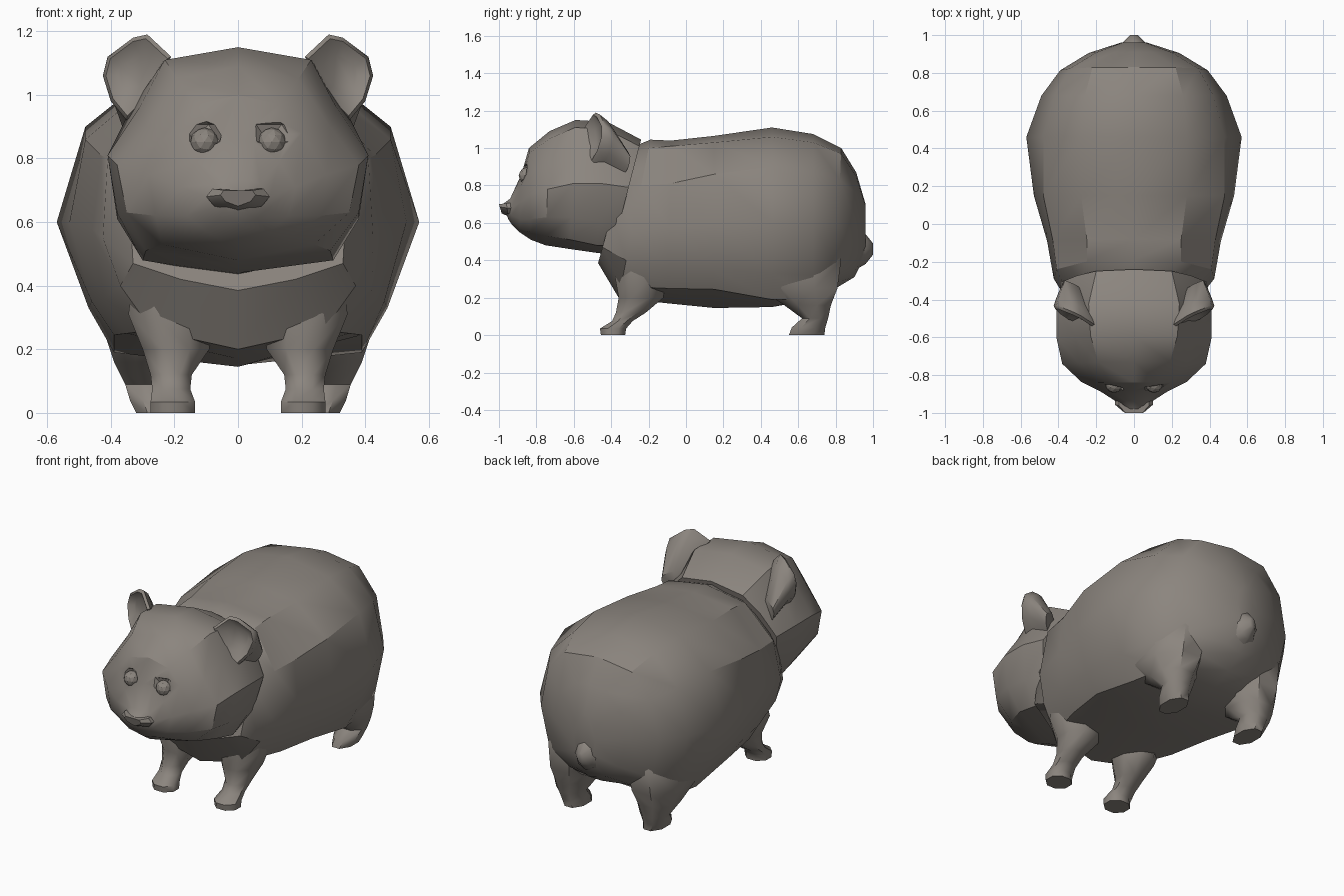
import bpy
import bmesh
import math
from mathutils import Vector

default_cube = bpy.data.objects.get("Cube")
if default_cube:
    bpy.data.objects.remove(default_cube, do_unlink=True)


def make_material(name, colour):
    mat = bpy.data.materials.new(name)
    mat.use_nodes = True
    mat.diffuse_color = colour
    mat.node_tree.nodes["Principled BSDF"].inputs["Base Color"].default_value = colour
    return mat


fur = make_material("warm grey fur", (.26, .235, .21, 1))


def add_object(name, bm):
    """Turn a bmesh into a fur coloured object."""
    bmesh.ops.recalc_face_normals(bm, faces=bm.faces)
    mesh = bpy.data.meshes.new(name)
    bm.to_mesh(mesh)
    bm.free()
    mesh.materials.append(fur)
    obj = bpy.data.objects.new(name, mesh)
    bpy.context.collection.objects.link(obj)
    return obj


def smooth(obj, degrees=32):
    bpy.ops.object.select_all(action="DESELECT")
    obj.select_set(True)
    bpy.context.view_layer.objects.active = obj
    bpy.ops.object.shade_smooth_by_angle(angle=math.radians(degrees))


def loft(name, rings):
    """Skin a closed tube through rings of equal point count."""
    bm = bmesh.new()
    loops = [[bm.verts.new(point) for point in ring] for ring in rings]
    count = len(loops[0])
    for lower, upper in zip(loops, loops[1:]):
        for i in range(count):
            j = (i + 1) % count
            bm.faces.new((lower[i], lower[j], upper[j], upper[i]))
    bm.faces.new(loops[0])
    bm.faces.new(loops[-1])
    return add_object(name, bm)


def half_ring(y_top, y_bottom, z_top, z_bottom, sides):
    """Mirrored cross-section whose plane leans from y_top to y_bottom."""
    def place(x, z):
        t = (z - z_bottom) / (z_top - z_bottom)
        return Vector((x, y_bottom + (y_top - y_bottom) * t, z))
    left = [place(x, z) for x, z in sides]
    right = [place(-x, z) for x, z in reversed(sides)]
    return [place(0, z_top)] + left + [place(0, z_bottom)] + right


def leg_ring(side, z, cx, cy, rx, ry):
    """Rounded eight-sided slice of a leg."""
    ring = []
    for i in range(8):
        a = math.tau * (i + .5) / 8
        ring.append((side * (cx + rx * 1.08 * math.cos(a)),
                     cy + ry * 1.08 * math.sin(a), z))
    return ring


def ball(name, centre, radius, detail, stretch=(1, 1, 1)):
    bm = bmesh.new()
    bmesh.ops.create_icosphere(bm, subdivisions=detail, radius=radius)
    bmesh.ops.scale(bm, vec=stretch, verts=bm.verts)
    bmesh.ops.translate(bm, vec=centre, verts=bm.verts)
    return add_object(name, bm)


# Body: chest to rump
body_sections = [
    (-.3, -.47, 1, .385, [(.15, .95), (.29, .8), (.34, .65), (.33, .47), (.18, .42)]),
    (-.19, -.36, 1.045, .2, [(.25, 1), (.41, .8), (.425, .55), (.37, .4), (.27, .26)]),
    (-.08, -.1, 1.04, .17, [(.25, 1.01), (.43, .81), (.46, .58), (.42, .36), (.35, .25)]),
    (.15, .15, 1.065, .145, [(.28, 1.03), (.48, .86), (.53, .6), (.46, .35), (.39, .245)]),
    (.46, .46, 1.11, .15, [(.28, 1.06), (.48, .9), (.57, .6), (.47, .33), (.39, .19)]),
    (.68, .68, 1.075, .2, [(.26, 1.03), (.42, .87), (.49, .6), (.43, .32), (.35, .19)]),
    (.83, .8, 1, .25, [(.22, .97), (.34, .83), (.39, .6), (.34, .36), (.22, .28)]),
    (.91, .9, .87, .31, [(.1, .85), (.2, .76), (.24, .6), (.19, .42), (.1, .34)]),
    (.96, .96, .7, .43, [(.03, .69), (.06, .65), (.07, .57), (.06, .48), (.03, .44)]),
]
smooth(loft("body", [half_ring(*s) for s in body_sections]))

# Head: neck to muzzle tip
head_sections = [
    (-.24, -.4, 1.045, .43, [(.2, 1.01), (.3, .92), (.385, .79), (.35, .6), (.26, .48)]),
    (-.42, -.48, 1.14, .44, [(.24, 1.1), (.34, .95), (.41, .81), (.38, .61), (.3, .48)]),
    (-.59, -.62, 1.15, .46, [(.23, 1.11), (.31, .96), (.41, .81), (.38, .63), (.29, .51)]),
    (-.73, -.75, 1.09, .48, [(.19, 1.05), (.29, .9), (.38, .78), (.35, .63), (.24, .53)]),
    (-.84, -.83, 1, .51, [(.13, .97), (.2, .88), (.28, .75), (.26, .62), (.16, .55)]),
    (-.88, -.89, .86, .55, [(.05, .85), (.13, .79), (.18, .71), (.16, .62), (.1, .57)]),
    (-.94, -.93, .73, .59, [(.04, .73), (.07, .72), (.1, .68), (.09, .64), (.06, .61)]),
    (-.98, -.95, .7, .62, [(.02, .7), (.04, .69), (.05, .67), (.04, .65), (.03, .63)]),
]
head = loft("head", [half_ring(*s) for s in head_sections])

# Eye sockets carved under the brows
for side in (-1, 1):
    cutter = ball("socket_cutter", (side * .115, -.895, .88), .08, 1, (1, .8, .75))
    cutter.hide_render = True
    cut = head.modifiers.new("socket", "BOOLEAN")
    cut.operation = "DIFFERENCE"
    cut.solver = "EXACT"
    cut.object = cutter
    bpy.context.view_layer.objects.active = head
    bpy.ops.object.modifier_apply(modifier=cut.name)
    bpy.data.objects.remove(cutter, do_unlink=True)
smooth(head)

# Nose pad
nose_sides = [(.08, .705), (.1, .68), (.075, .65)]
nose_front = [(.045, .7), (.055, .685), (.04, .665)]
smooth(loft("nose", [half_ring(-.91, -.9, .71, .635, nose_sides),
                     half_ring(-.96, -.95, .7, .635, nose_sides),
                     half_ring(-1, -.985, .7, .65, nose_front)]))

# Tail stub flowing out of the rump
tail_sections = [(.84, .17, .15), (.96, .06, .08), (1, .02, .03)]
smooth(loft("tail", [half_ring(y, y, .46 + h, .46 - h,
                               [(w * .7, .46 + h * .7), (w, .46), (w * .7, .46 - h * .7)])
                     for y, w, h in tail_sections]), 50)

# Ear outline seen from the front, and the slices that cup and taper it
ear_outline = [(.21, 1.12), (.285, 1.19), (.33, 1.18), (.41, 1.12),
               (.425, 1.06), (.4, .98), (.35, .92), (.27, 1)]
ear_slices = [(.5, .03, 0), (.9, -.005, 0), (1, .01, 0), (.85, .06, -.02), (.45, .17, -.13)]


def ear_ring(side, scale, back, drop):
    ring = []
    for x, z in ear_outline:
        dx, dz = (x - .33) * scale, (z - 1.06) * scale
        ring.append((side * (.33 + dx), -.49 + .5 * dx + .15 * dz + back, 1.06 + dz + drop))
    return ring


# Leg slices: height, centre x, centre y, half width, half depth
front_leg = [
    (0, .205, -.39, .07, .065), (.035, .205, -.39, .07, .07),
    (.075, .21, -.34, .06, .055), (.12, .21, -.295, .065, .08),
    (.2, .195, -.24, .105, .12), (.31, .21, -.245, .135, .135), (.43, .2, -.22, .13, .14),
]
hind_leg = [
    (0, .26, .645, .06, .095), (.04, .27, .655, .07, .09),
    (.09, .275, .69, .08, .07), (.16, .275, .65, .115, .125),
    (.25, .27, .6, .15, .21), (.4, .26, .58, .17, .25), (.55, .22, .55, .15, .2),
]

# Paired parts
for side, label in ((1, "left"), (-1, "right")):
    smooth(loft(label + "_front_leg", [leg_ring(side, *s) for s in front_leg]), 48)
    smooth(loft(label + "_hind_leg", [leg_ring(side, *s) for s in hind_leg]), 48)
    smooth(loft(label + "_ear", [ear_ring(side, *s) for s in ear_slices]), 50)
    ball(label + "_eye", (side * .106, -.85, .852), .045, 2)
